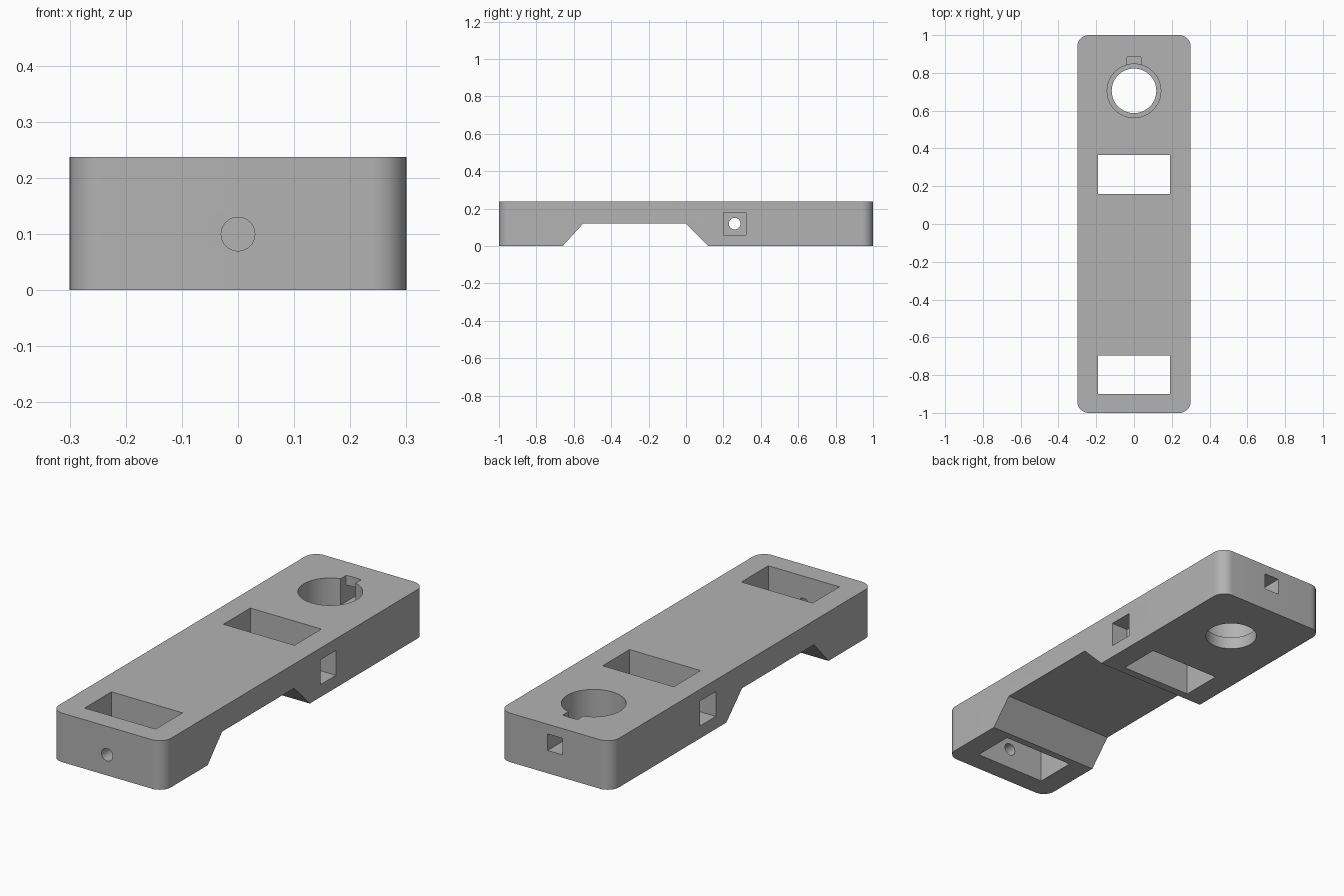
import bpy, bmesh, math
from mathutils import Matrix

if "Cube" in bpy.data.objects:
    bpy.data.objects.remove(bpy.data.objects["Cube"])

H = 0.237          # body height
BORE_Y = 0.705     # centre of the round socket

grey = bpy.data.materials.new("grey_plastic")
grey.diffuse_color = (0.45, 0.45, 0.45, 1)
grey.use_nodes = True
grey.node_tree.nodes["Principled BSDF"].inputs["Base Color"].default_value = grey.diffuse_color


def make_object(name, bm):
    bmesh.ops.recalc_face_normals(bm, faces=bm.faces)
    mesh = bpy.data.meshes.new(name)
    bm.to_mesh(mesh)
    bm.free()
    mesh.materials.append(grey)
    obj = bpy.data.objects.new(name, mesh)
    bpy.context.collection.objects.link(obj)
    return obj


def box(name, x, y, z):
    """Box from (min, max) ranges."""
    bm = bmesh.new()
    bmesh.ops.create_cube(bm, size=1)
    for v in bm.verts:
        for i, (lo, hi) in enumerate((x, y, z)):
            v.co[i] = lo if v.co[i] < 0 else hi
    return make_object(name, bm)


def cylinder(name, radius, length, centre, axis="Z", sides=64):
    bm = bmesh.new()
    bmesh.ops.create_cone(bm, cap_ends=True, segments=sides, radius1=radius,
                          radius2=radius, depth=length)
    turn = {"Z": Matrix(), "X": Matrix.Rotation(math.pi / 2, 4, "Y"),
            "Y": Matrix.Rotation(math.pi / 2, 4, "X")}[axis]
    bm.transform(Matrix.Translation(centre) @ turn)
    return make_object(name, bm)


def boolean(target, tool, operation="DIFFERENCE"):
    mod = target.modifiers.new(tool.name, "BOOLEAN")
    mod.operation, mod.solver, mod.object = operation, "EXACT", tool
    bpy.context.view_layer.objects.active = target
    bpy.ops.object.modifier_apply(modifier=mod.name)
    bpy.data.objects.remove(tool)


# Body: long block with rounded vertical corners
body = box("mount_body", (-0.3, 0.3), (-1, 1), (0, H))
bm = bmesh.new()
bm.from_mesh(body.data)
uprights = [e for e in bm.edges
            if abs(e.verts[0].co.z - e.verts[1].co.z) > 0.1]
bmesh.ops.bevel(bm, geom=uprights, offset=0.06, segments=12, profile=0.5,
                affect="EDGES")
bm.to_mesh(body.data)
bm.free()

# Sloped recess across the underside
bm = bmesh.new()
profile = [(-0.68, -0.022), (-0.55, 0.12), (0.0, 0.12), (0.14, -0.02)]
face = bm.faces.new([bm.verts.new((-0.4, y, z)) for y, z in profile])
ext = bmesh.ops.extrude_face_region(bm, geom=[face])
bmesh.ops.translate(bm, vec=(0.8, 0, 0),
                    verts=[g for g in ext["geom"] if isinstance(g, bmesh.types.BMVert)])
boolean(body, make_object("underside_recess", bm))

# Two rectangular windows through the block
for y in ((-0.9, -0.695), (0.16, 0.365)):
    boolean(body, box("window", (-0.19, 0.19), y, (-0.1, 0.4)))

# Stepped round socket
boolean(body, cylinder("through_bore", 0.118, 1, (0, BORE_Y, 0.1)))
boolean(body, cylinder("wide_bore", 0.142, 0.4, (0, BORE_Y, 0.06 + 0.2)))

# Key notch with a curved end, and the square channel to the back wall
notch = box("key_notch", (-0.04, 0.04), (BORE_Y + 0.05, 0.95), (0.11, 0.4))
boolean(notch, cylinder("notch_round", 0.182, 1, (0, BORE_Y, 0.2)), "INTERSECT")
boolean(body, notch)
boolean(body, box("back_channel", (-0.04, 0.04), (BORE_Y + 0.05, 1.1), (0.11, 0.19)))

# Square nut pockets on both sides, with a cross hole into the window
for s in (-1, 1):
    boolean(body, box("side_pocket", sorted((s * 0.21, s * 0.4)),
                      (0.2, 0.32), (0.06, 0.18)))
boolean(body, cylinder("cross_hole", 0.031, 0.5, (0, 0.26, 0.12), "X", 32))

# Round hole in the front wall
boolean(body, cylinder("front_hole", 0.03, 0.3, (0, -0.98, 0.1), "Y", 32))

bpy.ops.object.select_all(action="DESELECT")
body.select_set(True)
bpy.context.view_layer.objects.active = body
bpy.ops.object.shade_smooth_by_angle(angle=math.radians(30))
